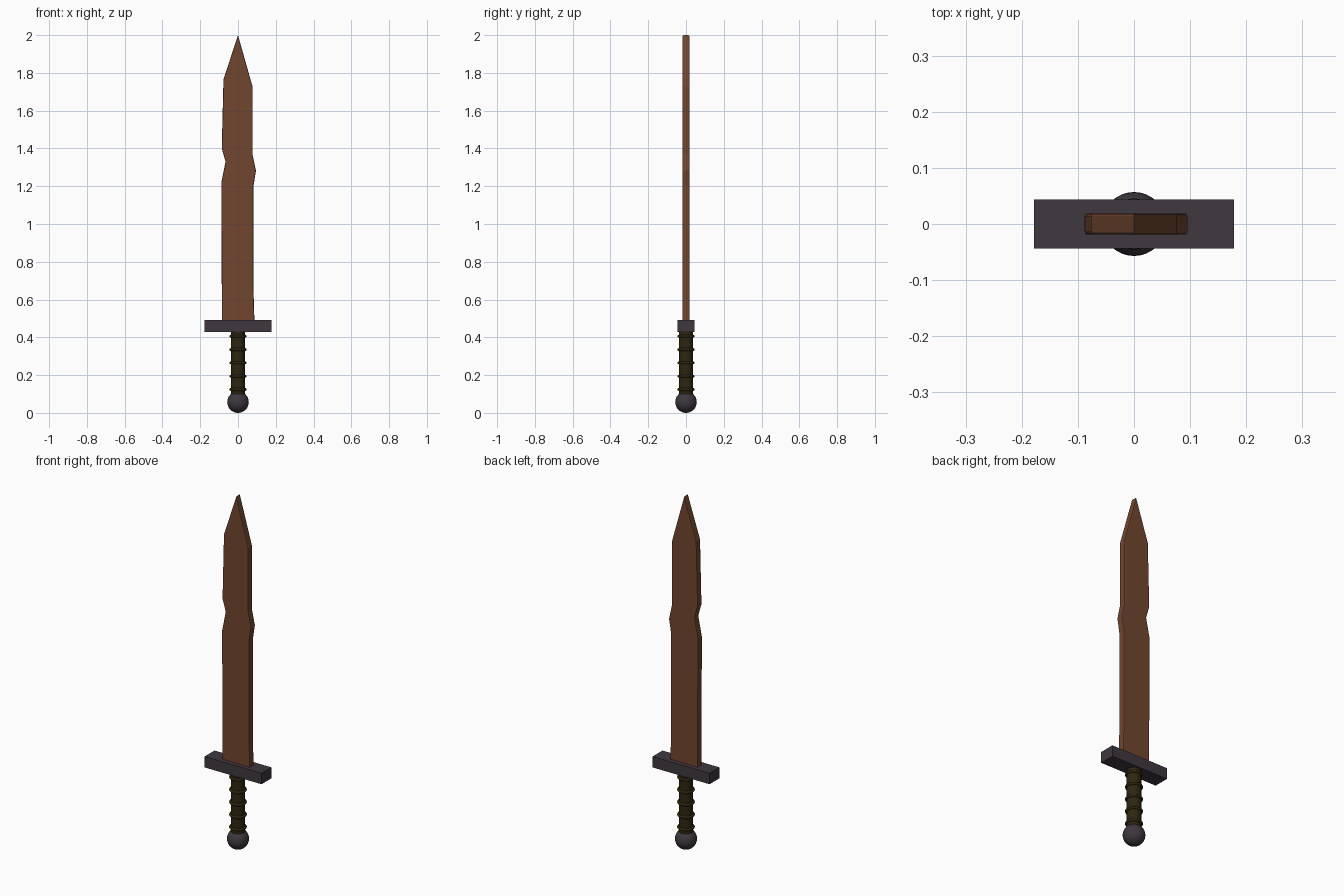
import bpy, bmesh, math

if "Cube" in bpy.data.objects:
    bpy.data.objects.remove(bpy.data.objects["Cube"])


def material(name, rgb):
    m = bpy.data.materials.new(name)
    m.diffuse_color = (*rgb, 1)
    m.use_nodes = True
    m.node_tree.nodes["Principled BSDF"].inputs["Base Color"].default_value = m.diffuse_color
    return m


RUST = material("rusty_brown", (0.165, 0.061, 0.028))
IRON = material("dark_iron", (0.050, 0.040, 0.050))
LEATHER = material("dark_leather", (0.028, 0.019, 0.005))


def finish(obj, name, mat, smooth=False):
    obj.name = name
    obj.data.materials.append(mat)
    if smooth:
        bpy.ops.object.select_all(action='DESELECT')
        obj.select_set(True)
        bpy.context.view_layer.objects.active = obj
        bpy.ops.object.shade_smooth_by_angle(angle=math.radians(40))
    return obj


# Blade: chipped outline extruded through its thickness, rims softened
outline = [(-0.085, 0.485), (0.087, 0.485), (0.082, 0.65), (0.082, 1.20),
           (0.095, 1.283), (0.077, 1.367), (0.077, 1.727), (0.0, 2.0),
           (-0.077, 1.765), (-0.086, 1.40), (-0.066, 1.33), (-0.088, 1.22),
           (-0.088, 1.06)]
HALF = 0.019
bm = bmesh.new()
front = bm.faces.new([bm.verts.new((x, -HALF, z)) for x, z in outline])
ext = bmesh.ops.extrude_face_region(bm, geom=[front], use_keep_orig=True)
moved = [g for g in ext["geom"] if isinstance(g, bmesh.types.BMVert)]
bmesh.ops.translate(bm, verts=moved, vec=(0, 2 * HALF, 0))
bmesh.ops.recalc_face_normals(bm, faces=bm.faces[:])
rims = [e for e in bm.edges if abs(e.verts[0].co.y - e.verts[1].co.y) < 1e-5]
bmesh.ops.bevel(bm, geom=rims, offset=0.005, segments=2, profile=0.5, affect='EDGES')
mesh = bpy.data.meshes.new("blade")
bm.to_mesh(mesh)
bm.free()
blade = bpy.data.objects.new("blade", mesh)
bpy.context.collection.objects.link(blade)
finish(blade, "blade", RUST)

# Cross guard
bpy.ops.mesh.primitive_cube_add(size=1, location=(0, 0, 0.46))
guard = bpy.context.object
guard.scale = (0.356, 0.088, 0.062)
finish(guard, "cross_guard", IRON)

# Grip
bpy.ops.mesh.primitive_cylinder_add(vertices=32, radius=0.037, depth=0.35, location=(0, 0, 0.265))
finish(bpy.context.object, "grip", LEATHER, True)

# Wrapped rings along the grip
for i in range(5):
    bpy.ops.mesh.primitive_torus_add(major_segments=32, minor_segments=10, major_radius=0.038,
                                     minor_radius=0.0075, location=(0, 0, 0.124 + 0.0705 * i))
    finish(bpy.context.object, f"grip_ring_{i + 1}", LEATHER, True)

# Pommel
bpy.ops.mesh.primitive_uv_sphere_add(segments=32, ring_count=16, radius=0.057, location=(0, 0, 0.057))
finish(bpy.context.object, "pommel", IRON, True)
